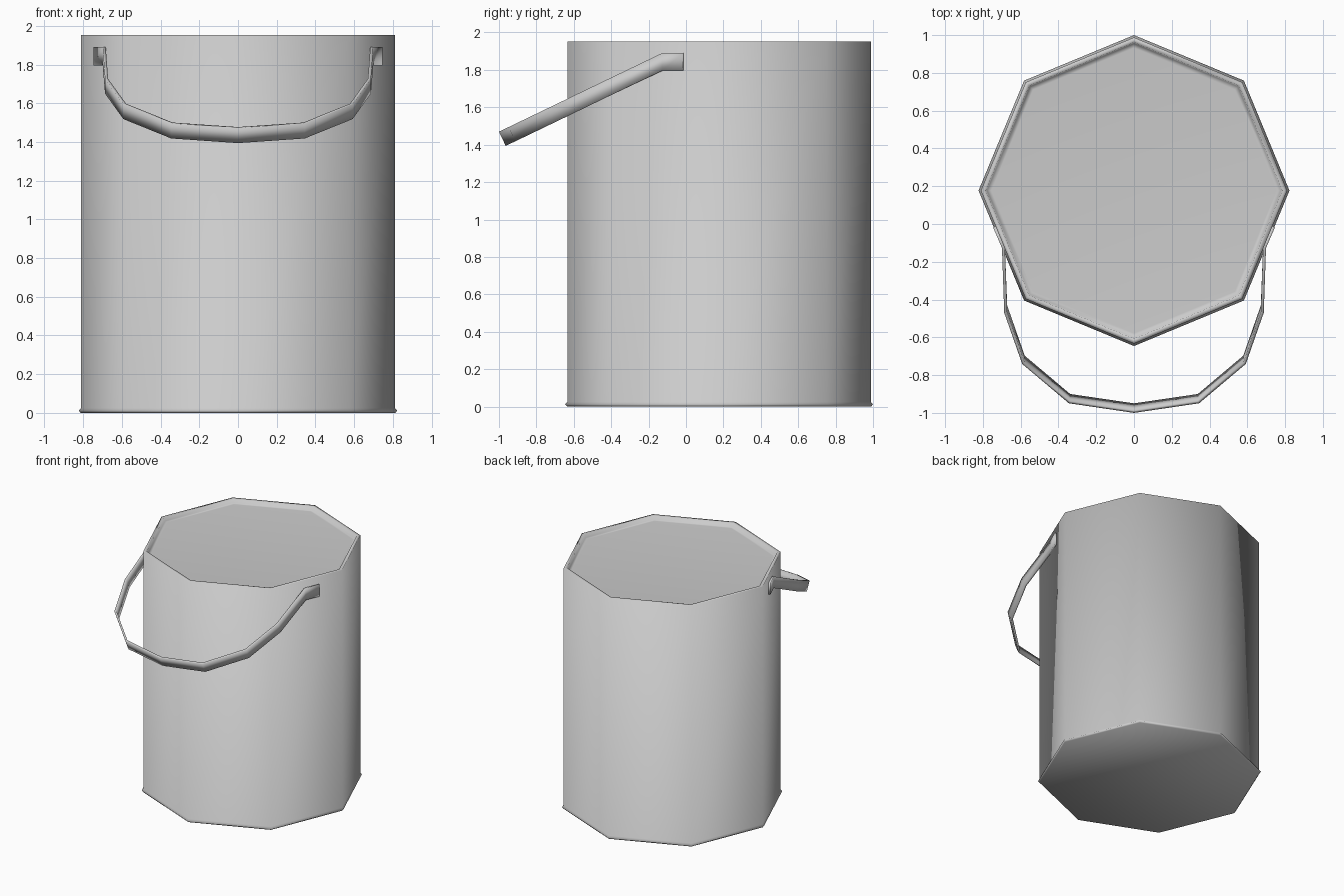
import bpy, bmesh, math
from mathutils import Vector

if "Cube" in bpy.data.objects:
    bpy.data.objects.remove(bpy.data.objects["Cube"])


def make_object(name, verts, faces):
    mesh = bpy.data.meshes.new(name)
    mesh.from_pydata(verts, [], faces)
    bm = bmesh.new()
    bm.from_mesh(mesh)
    bmesh.ops.recalc_face_normals(bm, faces=bm.faces)
    bm.to_mesh(mesh)
    bm.free()
    mesh.shade_smooth()
    obj = bpy.data.objects.new(name, mesh)
    bpy.context.collection.objects.link(obj)
    return obj


def bridge(rings, size):
    faces = []
    for r in range(rings - 1):
        for i in range(size):
            j = (i + 1) % size
            faces.append((r * size + i, r * size + j,
                          (r + 1) * size + j, (r + 1) * size + i))
    # end caps
    faces.append(tuple(reversed(range(size))))
    faces.append(tuple((rings - 1) * size + i for i in range(size)))
    return faces


# Eight-sided can body: base, flared foot, wall, flat rim and sunken lid
SIDES = 8
profile = [(0.813, 0.0), (0.823, 0.012), (0.811, 0.025),
           (0.811, 1.953), (0.785, 1.953), (0.778, 1.925), (0.755, 1.923)]
verts = []
for r, z in profile:
    for i in range(SIDES):
        a = 2 * math.pi * i / SIDES
        verts.append((r * math.cos(a), 0.177 + r * math.sin(a), z))
make_object("can_body", verts, bridge(len(profile), SIDES))

# Drooping strap handle: outer centre line (right half) and half-width vector
tab, tilt = Vector((0, 0, 0.047)), Vector((0, -0.018, 0.038))
half = [((0.746, -0.018, 1.843), tab), ((0.699, -0.127, 1.843), tab),
        ((0.687, -0.452, 1.687), tilt), ((0.592, -0.723, 1.556), tilt),
        ((0.345, -0.931, 1.456), tilt)]
path = [(Vector(p), w) for p, w in half]
path += [(Vector((0, -0.982, 1.432)), tilt)]
path += [(Vector((-p[0], p[1], p[2])), w) for p, w in reversed(half)]

THICK = 0.016
verts = []
for k, (p, w) in enumerate(path):
    before = path[max(k - 1, 0)][0]
    after = path[min(k + 1, len(path) - 1)][0]
    d1 = (p - before).normalized() if k else Vector()
    d2 = (after - p).normalized() if k < len(path) - 1 else Vector()
    inward = (d1 + d2).cross(w).normalized()
    if inward.dot(Vector((0, -0.2, 1.8)) - p) < 0:
        inward = -inward
    q = p + inward * THICK
    verts += [p + w, p - w, q - w, q + w]
make_object("handle", verts, bridge(len(path), 4))
